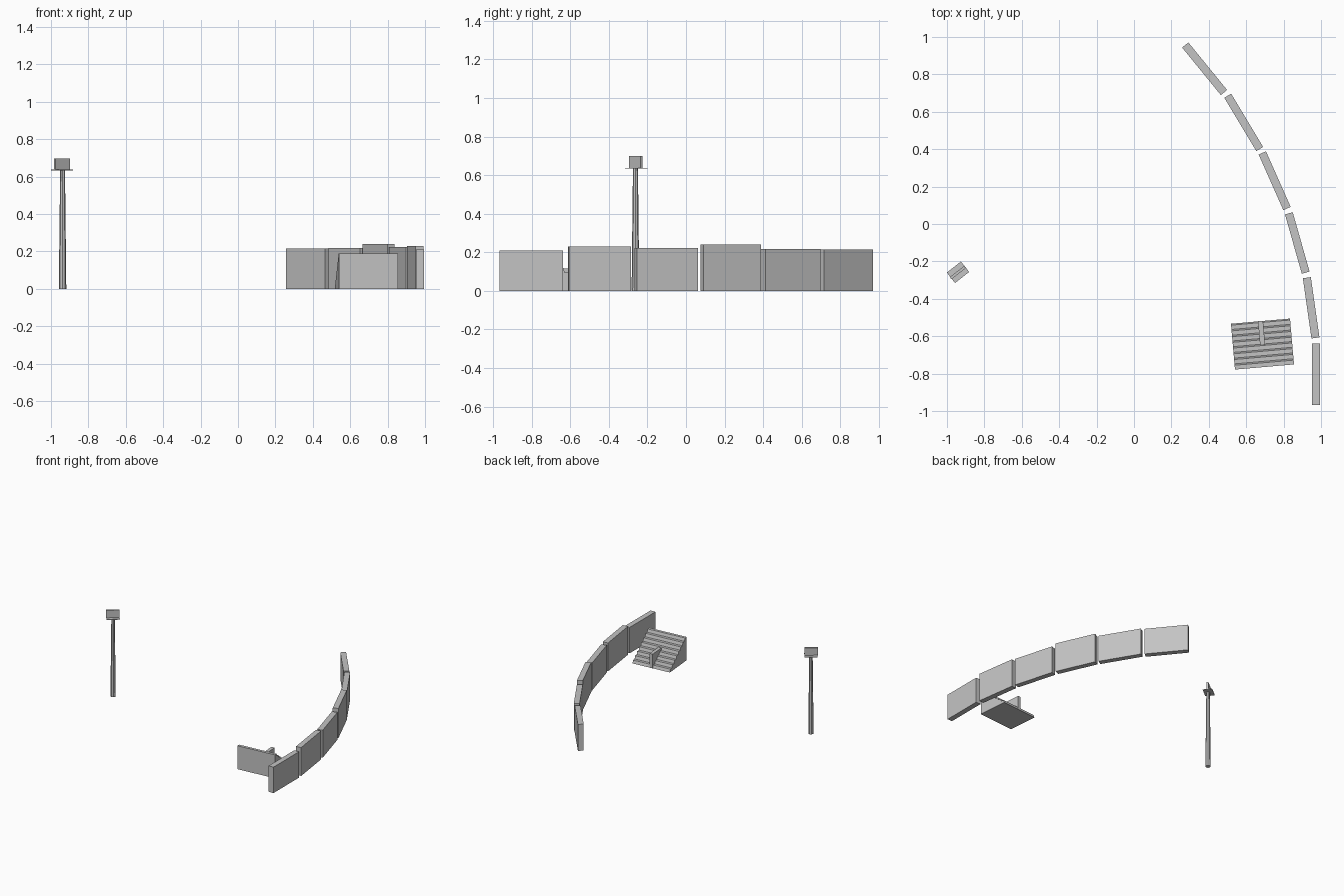
import bpy, bmesh, math
from mathutils import Matrix, Vector

cube = bpy.data.objects.get("Cube")
if cube:
    bpy.data.objects.remove(cube, do_unlink=True)

grey = bpy.data.materials.new("plain grey")
grey.use_nodes = True
COLOUR = (0.55, 0.55, 0.55, 1)
grey.diffuse_color = COLOUR
grey.node_tree.nodes["Principled BSDF"].inputs["Base Color"].default_value = COLOUR


def add_object(name, bm, location, angle):
    bmesh.ops.recalc_face_normals(bm, faces=bm.faces)
    mesh = bpy.data.meshes.new(name)
    bm.to_mesh(mesh)
    bm.free()
    mesh.materials.append(grey)
    obj = bpy.data.objects.new(name, mesh)
    obj.location = location
    obj.rotation_euler.z = angle
    bpy.context.collection.objects.link(obj)
    return obj


def box(name, size, location, angle=0):
    """Box standing on its location."""
    bm = bmesh.new()
    bmesh.ops.create_cube(bm, size=1)
    bmesh.ops.translate(bm, verts=bm.verts, vec=(0, 0, 0.5))
    bmesh.ops.scale(bm, verts=bm.verts, vec=size)
    return add_object(name, bm, location, angle)


# Curved row of wall panels: start, end, height
panels = [
    ((0.274, 0.957), (0.481, 0.703), 0.215),
    ((0.501, 0.686), (0.672, 0.401), 0.218),
    ((0.686, 0.380), (0.818, 0.083), 0.24),
    ((0.828, 0.057), (0.918, -0.260), 0.223),
    ((0.924, -0.287), (0.970, -0.609), 0.23),
    ((0.974, -0.638), (0.974, -0.968), 0.21),
]
for i, (start, end, height) in enumerate(panels, 1):
    a, b = Vector(start), Vector(end)
    mid, along = (a + b) / 2, b - a
    box(f"wall_panel_{i}", (along.length, 0.043, height),
        (mid.x, mid.y, 0), math.atan2(along.y, along.x))

# Stepped seating stand: stair profile extruded across its width
STAND, TURN = Vector((0.687, -0.642, 0)), math.radians(5)
STEPS, WIDTH, DEPTH, HEIGHT = 8, 0.317, 0.246, 0.19
profile = [(-DEPTH / 2, 0), (DEPTH / 2, 0)]
for i in range(STEPS):
    front = DEPTH / 2 - DEPTH * i / STEPS
    rise = HEIGHT * (i + 1) / STEPS
    profile += [(front - DEPTH / STEPS * 0.25, rise), (front - DEPTH / STEPS, rise)]
bm = bmesh.new()
face = bm.faces.new([bm.verts.new((-WIDTH / 2, y, z)) for y, z in profile])
side = bmesh.ops.extrude_face_region(bm, geom=[face])
bmesh.ops.translate(bm, vec=(WIDTH, 0, 0),
                    verts=[v for v in side["geom"] if isinstance(v, bmesh.types.BMVert)])
add_object("seating_stand", bm, STAND, TURN)

# Entrance block set into the lower steps
offset = Matrix.Rotation(TURN, 3, "Z") @ Vector((0, 0.06, 0))
box("stand_entrance", (0.027, 0.128, 0.115), STAND + offset, TURN)

# Tapered sign post with a small platform and board
bm = bmesh.new()
bmesh.ops.create_cone(bm, cap_ends=True, segments=8, radius1=0.02, radius2=0.013,
                      depth=0.635, matrix=Matrix.Translation((0, 0, 0.3175)))
add_object("sign_post", bm, (-0.938, -0.262, 0), 0)
SIGN_TURN = math.radians(38)
box("sign_platform", (0.096, 0.071, 0.005), (-0.941, -0.258, 0.633), SIGN_TURN)
box("sign_board", (0.097, 0.0145, 0.062), (-0.942, -0.26, 0.636), SIGN_TURN)
